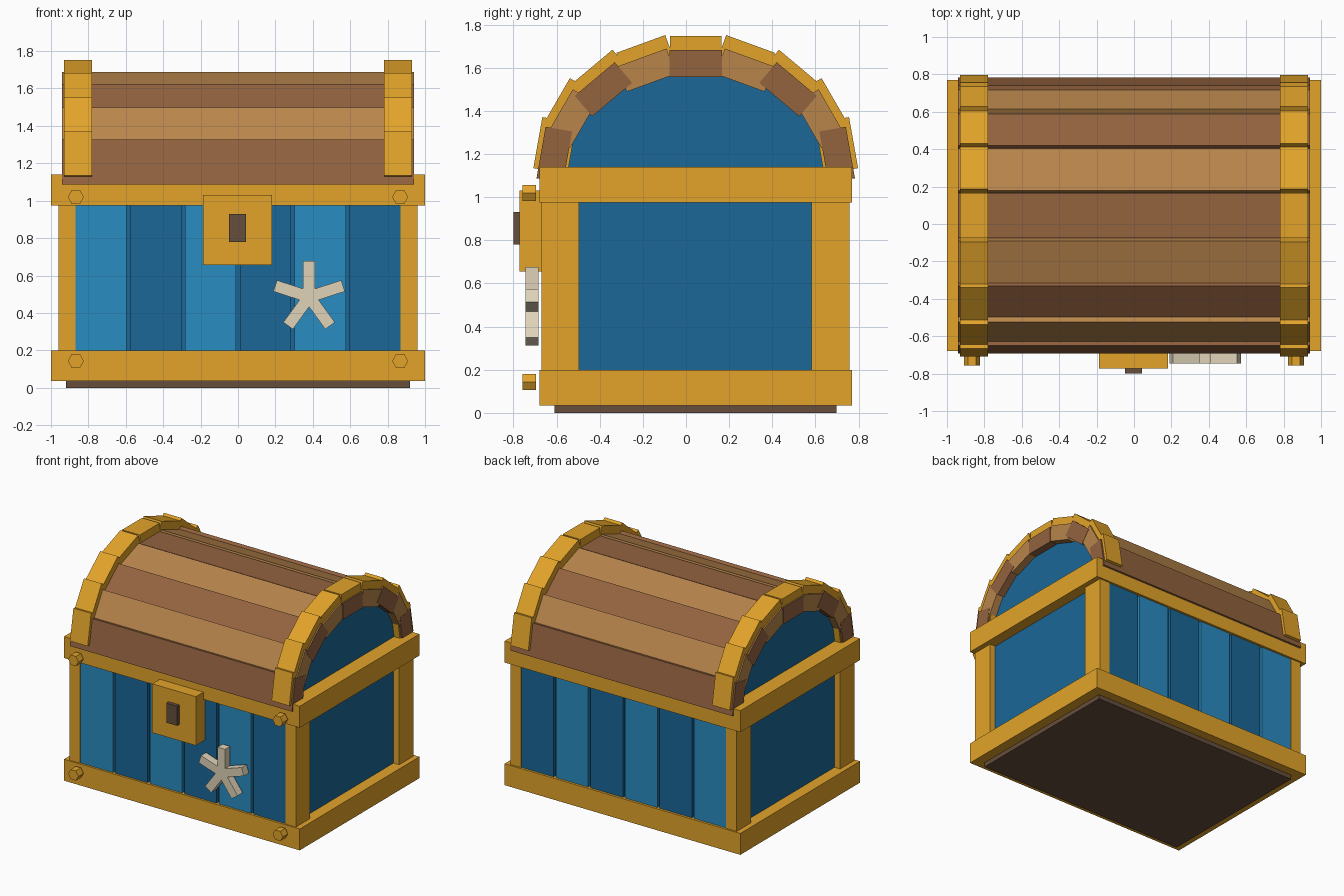
import bpy, bmesh, math
from mathutils import Matrix

if "Cube" in bpy.data.objects:
    bpy.data.objects.remove(bpy.data.objects["Cube"])


def material(name, r, g, b):
    lin = lambda v: ((v / 255 + 0.055) / 1.055) ** 2.4
    m = bpy.data.materials.new(name)
    m.diffuse_color = (lin(r), lin(g), lin(b), 1)
    m.use_nodes = True
    m.node_tree.nodes["Principled BSDF"].inputs["Base Color"].default_value = m.diffuse_color
    return m


GOLD = material("gold", 227, 164, 42)
LIGHT_WOOD = material("light_wood", 184, 133, 75)
DARK_WOOD = material("dark_wood", 148, 99, 63)
LIGHT_BLUE = material("light_blue", 42, 140, 194)
DARK_BLUE = material("dark_blue", 27, 103, 151)
DARK_BROWN = material("dark_brown", 102, 78, 60)
BONE = material("bone", 224, 212, 184)

YC = 0.045  # middle of the chest body in y


def finish(bm, name, mat):
    bmesh.ops.recalc_face_normals(bm, faces=bm.faces)
    me = bpy.data.meshes.new(name)
    bm.to_mesh(me)
    bm.free()
    me.materials.append(mat)
    ob = bpy.data.objects.new(name, me)
    bpy.context.collection.objects.link(ob)
    return ob


def add_box(bm, size, matrix):
    bmesh.ops.create_cube(bm, size=1, matrix=matrix @ Matrix.Diagonal((*size, 1)))


def box(name, x, y, z, mat):
    """Box from (min, max) pairs."""
    bm = bmesh.new()
    mid = [(p[0] + p[1]) / 2 for p in (x, y, z)]
    add_box(bm, [p[1] - p[0] for p in (x, y, z)], Matrix.Translation(mid))
    return finish(bm, name, mat)


def arch_piece(bm, deg, a, b, c, x, length, width, thick):
    """Board tangent to an elliptical arch, its outer face on the arch."""
    t = math.radians(deg)
    s, k = math.sin(t), math.cos(t)
    pos = (x, YC + a * s - thick / 2 * s, c + b * k - thick / 2 * k)
    add_box(bm, (length, width, thick),
            Matrix.Translation(pos) @ Matrix.Rotation(-t, 4, 'X'))


# Body: foot, trims and corner posts
box("foot", (-0.92, 0.92), (-0.61, 0.697), (0, 0.06), DARK_BROWN)
box("bottom_trim", (-1, 1), (-0.68, 0.77), (0.035, 0.199), GOLD)
box("top_trim", (-1, 1), (-0.68, 0.77), (0.975, 1.14), GOLD)
for sx, side in ((-1, "left"), (1, "right")):
    xs = sorted((sx * 0.87, sx * 0.96))
    box(f"front_post_{side}", xs, (-0.67, -0.497), (0.19, 0.985), GOLD)
    box(f"back_post_{side}", xs, (0.582, 0.757), (0.19, 0.985), GOLD)

# Body panels: core seen at the sides and in the gaps, with planks front to back
box("body_core", (-0.912, 0.912), (-0.64, 0.73), (0.18, 0.99), DARK_BLUE)
pitch = 1.76 / 6
for i in range(6):
    x = -0.88 + pitch * (i + 0.5)
    box(f"body_plank_{i + 1}", (x - 0.137, x + 0.137), (-0.664, 0.752), (0.18, 0.99),
        DARK_BLUE if i % 2 else LIGHT_BLUE)

# Lid: blue arched ends
bm = bmesh.new()
pts = [(-0.88, YC + 0.62 * math.cos(math.radians(d)), 1.1 + 0.48 * math.sin(math.radians(d)))
       for d in range(0, 181, 15)]
face = bm.faces.new([bm.verts.new(p) for p in pts])
ext = bmesh.ops.extrude_face_region(bm, geom=[face])
bmesh.ops.translate(bm, vec=(1.76, 0, 0),
                    verts=[g for g in ext["geom"] if isinstance(g, bmesh.types.BMVert)])
finish(bm, "lid_end_panels", DARK_BLUE)

# Lid: nine staves in alternating wood
for i, deg in enumerate(range(-80, 81, 20)):
    bm = bmesh.new()
    dark = i % 2 == 0
    arch_piece(bm, deg, 0.728, 0.575, 1.107, 0, 1.884 if dark else 1.88, 0.242, 0.125)
    finish(bm, f"lid_stave_{i + 1}", DARK_WOOD if dark else LIGHT_WOOD)

# Lid: segmented gold bands
for sx, side in ((-1, "left"), (1, "right")):
    bm = bmesh.new()
    for deg in range(-80, 81, 20):
        arch_piece(bm, deg, 0.743, 0.597, 1.149, sx * 0.855, 0.15, 0.24, 0.16)
    finish(bm, f"lid_band_{side}", GOLD)

# Lock
box("lock_plate", (-0.187, 0.183), (-0.772, -0.62), (0.655, 1.03), GOLD)
box("keyhole", (-0.048, 0.043), (-0.8, -0.75), (0.78, 0.93), DARK_BROWN)

# Hexagonal bolts on the front trims
for sx, side in ((-1, "left"), (1, "right")):
    for z, level in ((0.143, "bottom"), (1.02, "top")):
        bm = bmesh.new()
        bmesh.ops.create_cone(
            bm, cap_ends=True, segments=6, radius1=0.043, radius2=0.043, depth=0.062,
            matrix=Matrix.Translation((sx * 0.867, -0.726, z)) @ Matrix.Rotation(math.pi / 2, 4, 'X')
            @ Matrix.Rotation(math.pi / 2, 4, 'Z'))
        finish(bm, f"bolt_{level}_{side}", GOLD)

# Five-armed star ornament
bm = bmesh.new()
for k in range(5):
    turn = Matrix.Translation((0.38, -0.714, 0.486)) @ Matrix.Rotation(k * math.tau / 5, 4, 'Y')
    add_box(bm, (0.063, 0.062, 0.191), turn @ Matrix.Translation((0, 0, 0.0955)))
finish(bm, "star_ornament", BONE)
